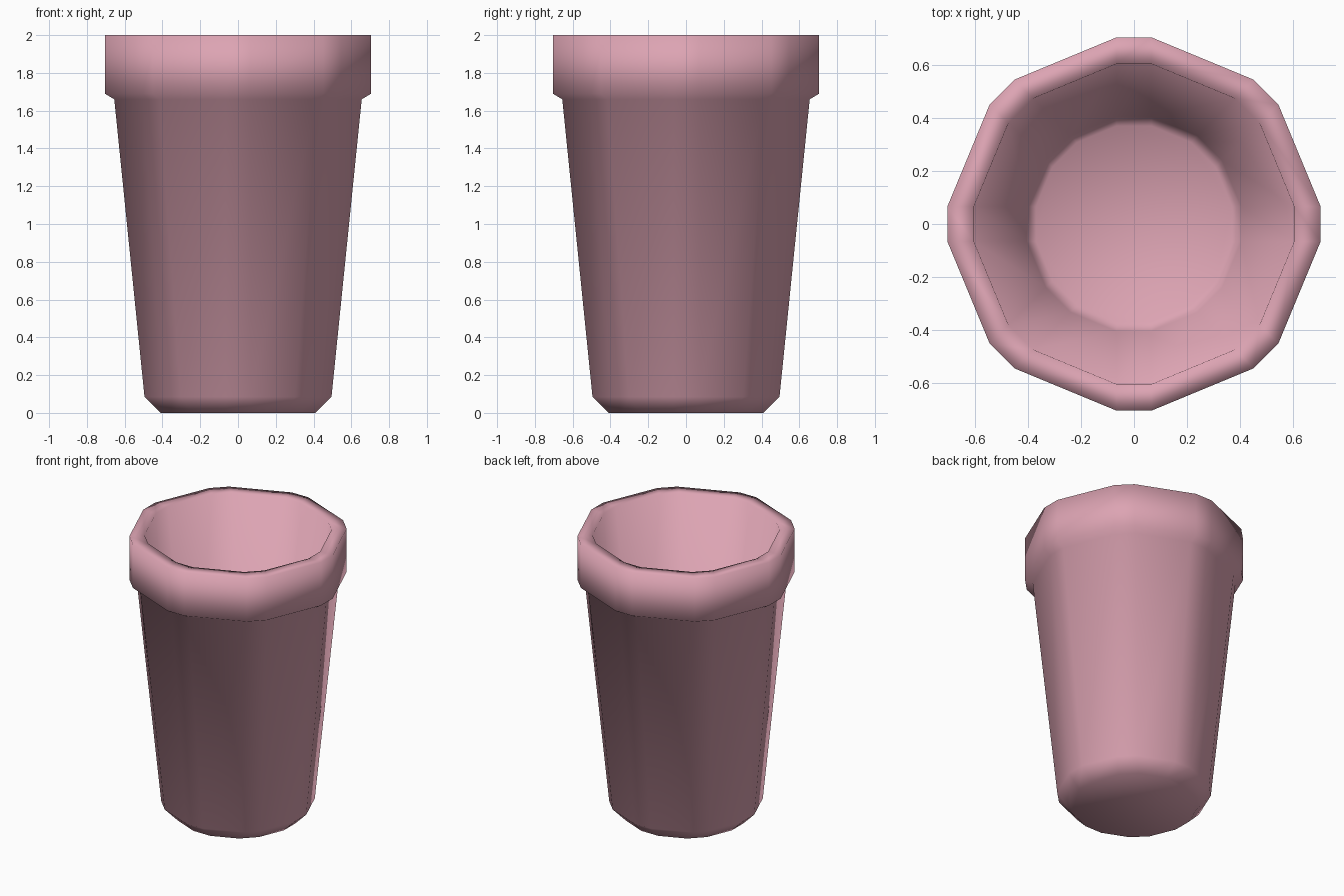
import bpy, bmesh, math

if "Cube" in bpy.data.objects:
    bpy.data.objects.remove(bpy.data.objects["Cube"])

HALF_CORNER = 0.066  # half width of each clipped octagon corner

# (extent, height) from the outer base, over the lip, down to the inner floor
PROFILE = [
    (0.41, 0.0), (0.495, 0.085), (0.655, 1.66), (0.705, 1.69), (0.705, 2.0),
    (0.605, 2.0), (0.405, 0.13), (0.37, 0.10),
]


def ring(bm, extent, z):
    """Octagon with clipped corners, 16 points."""
    verts = []
    for i in range(8):
        a = i * math.pi / 4
        c, s = math.cos(a), math.sin(a)
        for t in (-HALF_CORNER, HALF_CORNER):
            verts.append(bm.verts.new((extent * c - t * s, extent * s + t * c, z)))
    return verts


# Cup shell: stacked rings, capped at the base and the inner floor
bm = bmesh.new()
rings = [ring(bm, e, z) for e, z in PROFILE]
for lo, hi in zip(rings, rings[1:]):
    n = len(lo)
    for i in range(n):
        j = (i + 1) % n
        bm.faces.new((lo[i], lo[j], hi[j], hi[i]))
bm.faces.new(rings[0][::-1])
bm.faces.new(rings[-1])
bmesh.ops.recalc_face_normals(bm, faces=bm.faces[:])
for f in bm.faces:
    f.smooth = True

mesh = bpy.data.meshes.new("cup")
bm.to_mesh(mesh)
bm.free()
cup = bpy.data.objects.new("cup", mesh)
bpy.context.collection.objects.link(cup)

# Pink finish
pink = bpy.data.materials.new("pink")
pink.diffuse_color = (0.72, 0.37, 0.45, 1)
pink.use_nodes = True
pink.node_tree.nodes["Principled BSDF"].inputs["Base Color"].default_value = pink.diffuse_color
mesh.materials.append(pink)
